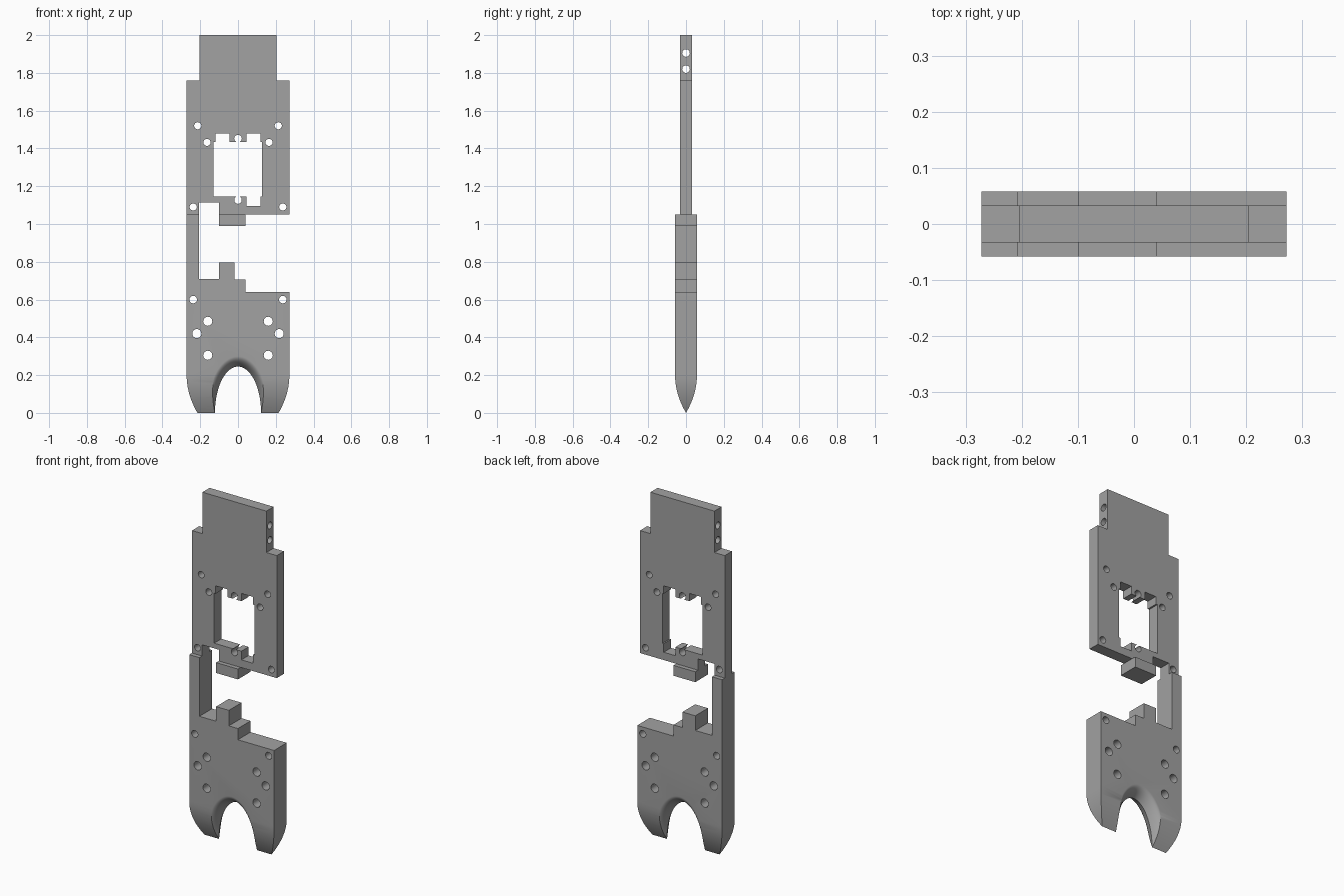
import bpy, bmesh
from math import sin, cos, pi, sqrt, radians
from mathutils import Vector

old = bpy.data.objects.get("Cube")
if old:
    bpy.data.objects.remove(old, do_unlink=True)

THICK, THIN, HALF = 0.058, 0.033, 0.272

grey = bpy.data.materials.new("plain grey")
grey.use_nodes = True
grey.diffuse_color = (0.36, 0.36, 0.36, 1)
grey.node_tree.nodes["Principled BSDF"].inputs["Base Color"].default_value = (0.36, 0.36, 0.36, 1)


def loft(name, rings):
    """Closed solid through rings of equal point count."""
    bm = bmesh.new()
    loops = [[bm.verts.new(p) for p in ring] for ring in rings]
    for a, b in zip(loops, loops[1:]):
        for i in range(len(a)):
            j = (i + 1) % len(a)
            bm.faces.new((a[i], a[j], b[j], b[i]))
    bm.faces.new(loops[0])
    bm.faces.new(loops[-1])
    bmesh.ops.recalc_face_normals(bm, faces=bm.faces)
    mesh = bpy.data.meshes.new(name)
    bm.to_mesh(mesh)
    bm.free()
    mesh.materials.append(grey)
    ob = bpy.data.objects.new(name, mesh)
    bpy.context.collection.objects.link(ob)
    return ob


def slab(name, outline, half):
    """Front outline (x, z) given thickness along y."""
    return loft(name, [[(x, y, z) for x, z in outline] for y in (-half, half)])


def beam(name, outline, half):
    """Side outline (y, z) given length along x."""
    return loft(name, [[(x, y, z) for y, z in outline] for x in (-half, half)])


def circle(u, v, r, n=24):
    return [(u + r * cos(2 * pi * i / n), v + r * sin(2 * pi * i / n)) for i in range(n)]


def cut(ob, tool, operation='DIFFERENCE'):
    """Apply a boolean and discard its cutter."""
    tool.hide_render = True
    mod = ob.modifiers.new("cut", 'BOOLEAN')
    mod.object, mod.operation, mod.solver = tool, operation, 'EXACT'
    bpy.context.view_layer.objects.active = ob
    bpy.ops.object.modifier_apply(modifier=mod.name)
    bpy.data.objects.remove(tool, do_unlink=True)


def drill_pairs(ob, holes):
    for x, z, r in holes:
        for side in (-1, 1):
            cut(ob, slab("drill", circle(side * x, z, r), 0.2))


def finish(ob):
    bpy.ops.object.select_all(action='DESELECT')
    ob.select_set(True)
    bpy.context.view_layer.objects.active = ob
    bpy.ops.object.shade_smooth_by_angle(angle=radians(25))


# Upper plate with narrow neck; its foot runs slightly into rail and tab
plate = slab("upper_plate", [
    (-HALF, 1.03), (-0.207, 1.03), (-0.207, 1.115), (-0.1, 1.115), (-0.1, 1.03),
    (0.04, 1.03), (0.04, 1.05), (HALF, 1.05), (HALF, 1.76), (0.205, 1.76),
    (0.205, 2), (-0.205, 2), (-0.205, 1.76), (-HALF, 1.76)], THIN)

# Notched window
cut(plate, slab("window", [
    (-0.13, 1.145), (0.045, 1.145), (0.045, 1.095), (0.12, 1.095), (0.12, 1.145),
    (0.128, 1.145), (0.128, 1.435), (0.12, 1.435), (0.12, 1.48), (0.045, 1.48),
    (0.045, 1.435), (-0.045, 1.435), (-0.045, 1.48), (-0.12, 1.48),
    (-0.12, 1.435), (-0.13, 1.435)], 0.2))

# Plate holes: mirrored pairs, window edge holes, cross holes in the neck
drill_pairs(plate, [(0.213, 1.52, 0.019), (0.164, 1.432, 0.019), (0.237, 1.09, 0.019)])
for z in (1.452, 1.127):
    cut(plate, slab("drill", circle(0, z, 0.02), 0.2))
for z in (1.82, 1.905):
    cut(plate, beam("cross_drill", circle(0, z, 0.02), 0.4))
finish(plate)

# Thick tab below the plate
finish(slab("hanging_tab", [(-0.1, 0.99), (0.04, 0.99), (0.04, 1.05), (-0.1, 1.05)], THICK))

# Lower body with side rail and rounded outer corners
steps = [i / 12 for i in range(13)]
corner = [(HALF - 0.057 * (1 - t) ** 2, 0.2 * t) for t in steps]
body = slab("lower_body",
            [(-0.215, -0.02), (0.215, -0.02)] + corner +
            [(HALF, 0.64), (0.04, 0.64), (0.04, 0.705), (-0.018, 0.705), (-0.018, 0.795),
             (-0.1, 0.795), (-0.1, 0.71), (-0.207, 0.71), (-0.207, 1.05), (-HALF, 1.05)] +
            [(-x, z) for x, z in reversed(corner)], THICK)

# Curved taper to a sharp bottom edge
taper = [(THICK * (1 - (1 - t) ** 2), 0.2 * t) for t in steps[1:]]
side = [(0, 0)] + taper + [(THICK + 0.02, 0.22), (THICK + 0.02, 1.2)]
cut(body, beam("taper_form", side + [(-y, z) for y, z in reversed(side[1:])], 0.5), 'INTERSECT')


# Arch that widens from a sharp middle edge to both faces
def arch(y, t):
    a, b = 0.122 + 0.045 * t, 0.245 + 0.055 * t
    curve = [(a * cos(pi * i / 40), y, b * sin(pi * i / 40)) for i in range(41)]
    return [(a, y, -0.1)] + curve + [(-a, y, -0.1)]


half_rings = [(THICK * (1 - (1 - t) ** 2), t) for t in steps] + [(THICK + 0.03, 1.0)]
rings = [arch(-y, t) for y, t in reversed(half_rings[1:])] + [arch(y, t) for y, t in half_rings]
cut(body, loft("arch_form", rings))

# Body holes
drill_pairs(body, [(0.237, 0.6, 0.02), (0.16, 0.485, 0.024),
                   (0.218, 0.42, 0.024), (0.16, 0.305, 0.024)])
finish(body)
